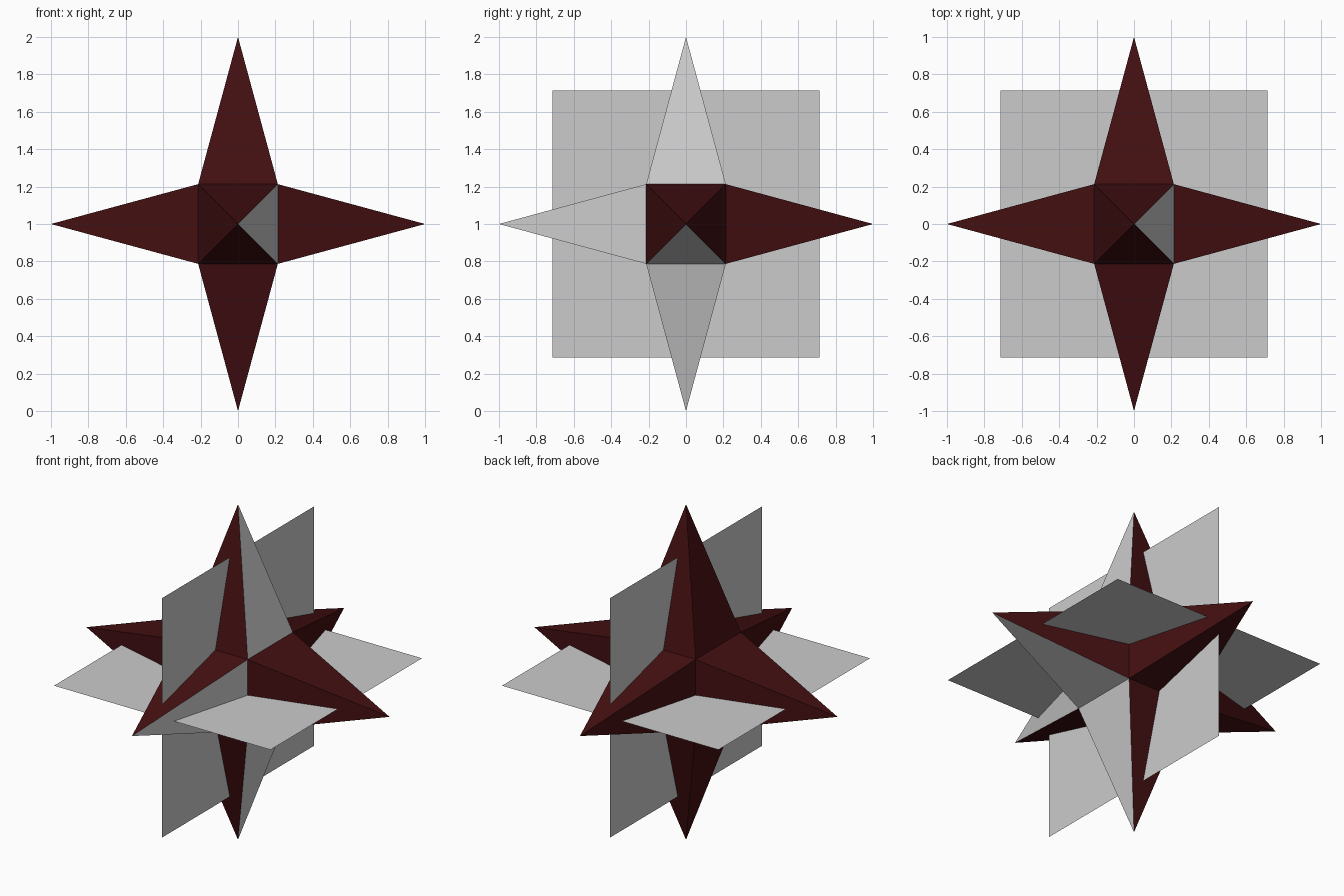
import bpy, bmesh
from mathutils import Vector

if "Cube" in bpy.data.objects:
    bpy.data.objects.remove(bpy.data.objects["Cube"])

CORE, SHEET = 0.213, 0.714   # half sizes of the core cube and the flat sheets
CENTRE = Vector((0, 0, 1))


def material(name, rgb):
    m = bpy.data.materials.new(name)
    m.diffuse_color = (*rgb, 1)
    m.use_nodes = True
    m.node_tree.nodes["Principled BSDF"].inputs["Base Color"].default_value = m.diffuse_color
    return m


red = material("dark red", (0.056, 0.0048, 0.0056))
grey = material("light grey", (0.6, 0.6, 0.6))


def add_object(name, bm, mats):
    mesh = bpy.data.meshes.new(name)
    bm.to_mesh(mesh)
    bm.free()
    ob = bpy.data.objects.new(name, mesh)
    ob.location = CENTRE
    for m in mats:
        mesh.materials.append(m)
    bpy.context.collection.objects.link(ob)
    return ob


def dominant(v):
    """Unit vector along the largest component."""
    i = max(range(3), key=lambda k: abs(v[k]))
    d = Vector((0, 0, 0))
    d[i] = 1 if v[i] > 0 else -1
    return d


# Star: a cube whose six faces are drawn out into long spikes
bm = bmesh.new()
bmesh.ops.create_cube(bm, size=2 * CORE)
tips = bmesh.ops.poke(bm, faces=bm.faces[:])["verts"]
for v in tips:
    v.co = dominant(v.co)
bm.normal_update()

# Grey spike sides: those facing +x (except on the +y spike), and the underside of the +x spike
RIGHT, BACK, DOWN = Vector((1, 0, 0)), Vector((0, 1, 0)), Vector((0, 0, -1))
for f in bm.faces:
    spike, side = dominant(f.calc_center_median()), dominant(f.normal)
    if (side == RIGHT and spike != BACK) or (side == DOWN and spike == RIGHT):
        f.material_index = 1
add_object("spiked_star", bm, [red, grey])

# Two thin square sheets crossing through the centre
for name, turn in (("horizontal_sheet", 0), ("upright_sheet", 1.5707963)):
    bm = bmesh.new()
    bmesh.ops.create_grid(bm, x_segments=1, y_segments=1, size=SHEET)
    add_object(name, bm, [grey]).rotation_euler.y = turn
